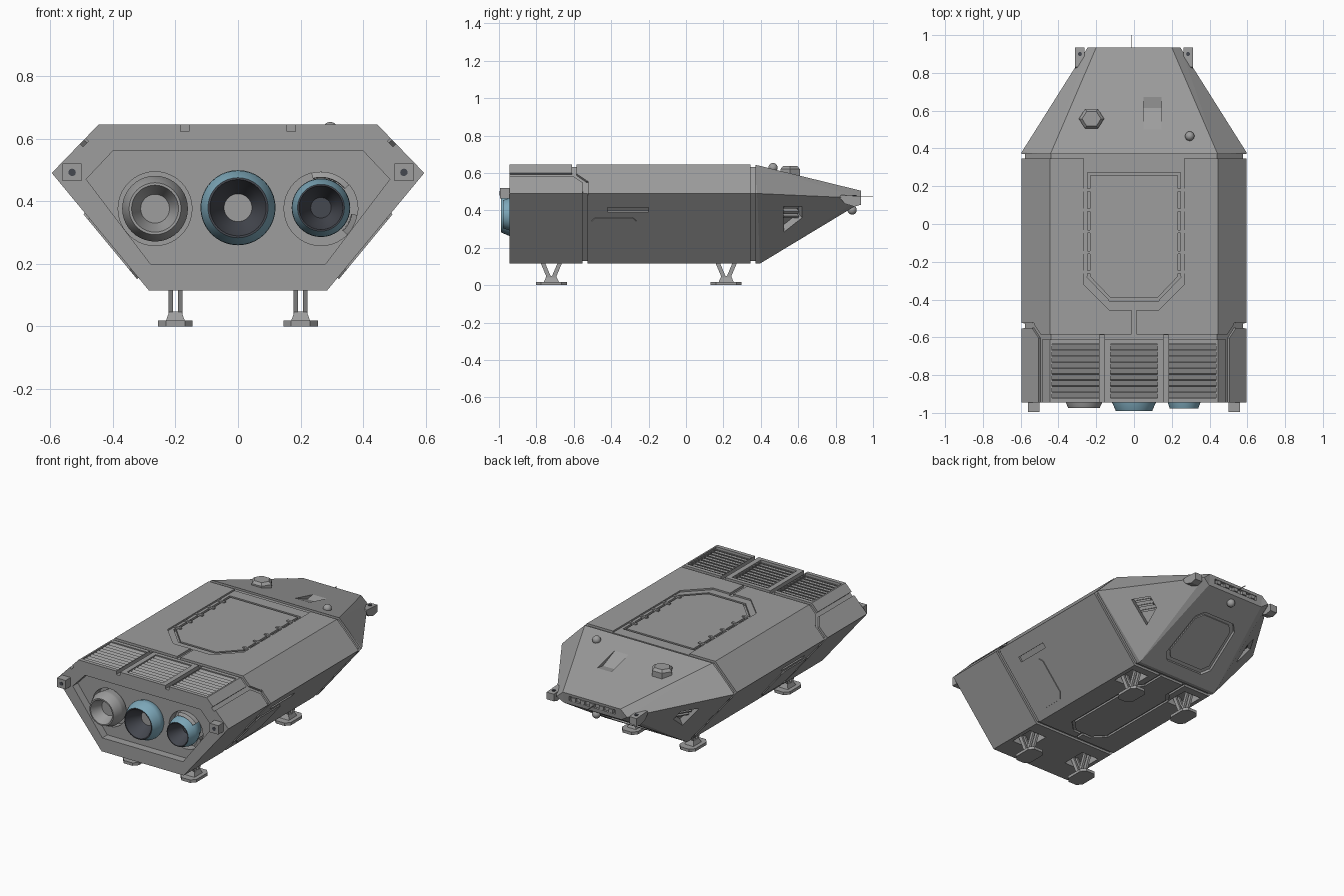
import bpy, bmesh, math
from mathutils import Vector as V, Matrix as M

if "Cube" in bpy.data.objects:
    bpy.data.objects.remove(bpy.data.objects["Cube"])


def mat(name, c):
    m = bpy.data.materials.new(name)
    m.diffuse_color = (*c, 1)
    m.use_nodes = True
    m.node_tree.nodes["Principled BSDF"].inputs["Base Color"].default_value = m.diffuse_color
    return m


GREY = mat("hull grey", (0.34, 0.34, 0.34))
BLUE = mat("nozzle blue", (0.21, 0.40, 0.50))
DARK = mat("nozzle interior", (0.06, 0.065, 0.08))


def finish(name, bm, mats=(GREY,)):
    bmesh.ops.recalc_face_normals(bm, faces=bm.faces)
    me = bpy.data.meshes.new(name)
    bm.to_mesh(me)
    bm.free()
    for m in mats:
        me.materials.append(m)
    ob = bpy.data.objects.new(name, me)
    bpy.context.collection.objects.link(ob)
    return ob


def prism(name, pts, vec, m=GREY, scale=1.0):
    """Polygon extruded along vec, optionally tapered."""
    bm = bmesh.new()
    pts = [V(p) for p in pts]
    c = sum(pts, V()) / len(pts)
    a = [bm.verts.new(p) for p in pts]
    b = [bm.verts.new(c + (p - c) * scale + V(vec)) for p in pts]
    bm.faces.new(a)
    bm.faces.new(b)
    for i in range(len(a)):
        j = (i + 1) % len(a)
        bm.faces.new((a[i], a[j], b[j], b[i]))
    return finish(name, bm, (m,))


def box(name, c, size, rx=0, m=GREY):
    bm = bmesh.new()
    bmesh.ops.create_cube(bm, size=1, matrix=M.Translation(c) @ M.Rotation(rx, 4, 'X') @ M.Diagonal((*size, 1)))
    return finish(name, bm, (m,))


def beam(name, a, b, n, w, d, ext=0.0, m=GREY):
    """Bar from a to b, w wide, reaching d to both sides along n."""
    a, b, n = V(a), V(b), V(n).normalized()
    x = (b - a).normalized()
    y = n.cross(x).normalized()
    z = x.cross(y)
    rot = M((x, y, z)).transposed().to_4x4()
    bm = bmesh.new()
    bmesh.ops.create_cube(bm, size=1, matrix=M.Translation((a + b) / 2) @ rot @ M.Diagonal(((b - a).length + ext, w, 2 * d, 1)))
    return finish(name, bm, (m,))


def lathe(name, prof, cx, cz, mats=(GREY,), idx=None, seg=40, a0=0, a1=360):
    """Spin (radius, y) points about an axis parallel to y."""
    bm = bmesh.new()
    full = a1 - a0 >= 360
    n = seg if full else seg + 1
    rows = []
    for r, y in prof:
        rows.append([bm.verts.new((cx + r * math.cos(t), y, cz + r * math.sin(t)))
                     for t in [math.radians(a0 + (a1 - a0) * i / seg) for i in range(n)]])
    for k in range(len(rows) - 1):
        for i in range(seg):
            j = (i + 1) % n
            f = bm.faces.new((rows[k][i], rows[k][j], rows[k + 1][j], rows[k + 1][i]))
            f.material_index = idx[k] if idx else 0
            f.smooth = True
    bmesh.ops.remove_doubles(bm, verts=bm.verts, dist=1e-5)
    ob = finish(name, bm, mats)
    bpy.context.view_layer.objects.active = ob
    ob.select_set(True)
    bpy.ops.object.shade_smooth_by_angle(angle=math.radians(25))
    ob.select_set(False)
    return ob


# Hull: six-sided section with a tapering nose
def ring(t, m, b):
    return [t, m, b] + [(-x, y, z) for x, y, z in (b, m, t)]


rings = [ring((.445, -.945, .645), (.595, -.945, .49), (.285, -.945, .115)),
         ring((.445, .365, .645), (.595, .38, .49), (.285, .395, .115)),
         ring((.2, .935, .505), (.245, .935, .465), (.2, .925, .435))]
bm = bmesh.new()
vr = [[bm.verts.new(p) for p in r] for r in rings]
bm.faces.new(vr[0])
bm.faces.new(vr[2])
for a, b in zip(vr, vr[1:]):
    for i in range(6):
        j = (i + 1) % 6
        bm.faces.new((a[i], a[j], b[j], b[i]))
bmesh.ops.triangulate(bm, faces=bm.faces)
hull = finish("hull", bm)


def volume(me):
    b = bmesh.new()
    b.from_mesh(me)
    v = b.calc_volume(signed=True)
    b.free()
    return v


def cut(c):
    """Subtract c from the hull, keeping the result only if it is sane."""
    c.hide_render = True
    v0 = volume(hull.data)
    for solver in ('MANIFOLD', 'EXACT', 'FLOAT'):
        md = hull.modifiers.new("cut", 'BOOLEAN')
        md.operation, md.solver, md.object = 'DIFFERENCE', solver, c
        bpy.context.view_layer.update()
        ev = hull.evaluated_get(bpy.context.evaluated_depsgraph_get())
        me = bpy.data.meshes.new_from_object(ev)
        hull.modifiers.clear()
        if .93 * v0 < volume(me) < v0 - 1e-7:
            hull.data = me
            break
    bpy.data.objects.remove(c)


def groove(pts, n, w=.025, d=.014):
    for a, b in zip(pts, pts[1:]):
        cut(beam("cutter", a, b, n, w, d, w * .9))


UP, DN = V((0, 0, 1)), V((0, 0, -1))


def low(s, y, z):   # point on the lower side slope
    return V((s * (.285 + (z - .115) * .31 / .375), y, z))


def high(s, y, z):  # point on the upper side slope
    return V((s * (.445 + (.645 - z) * .15 / .155), y, z))


# Panel gaps around the hull
groove([(-.445, .358, .645), (.445, .358, .645)], UP)
groove([(-.47, -.598, .645), (.47, -.598, .645)], UP)
groove([(0, -.455, .645), (0, -.6, .645)], UP)
for y in (.358, -.54):
    groove([(-.285, y, .115), (.285, y, .115)], DN)
for s in (1, -1):
    nl, nh = V((s * .771, 0, -.637)), V((s * .719, 0, .695))
    for y in (.358, -.54):
        groove([low(s, y, .115), low(s, y, .49)], nl)
    groove([high(s, .358, .645), high(s, .358, .49)], nh)
    groove([high(s, -.598, .645), high(s, -.598, .592), high(s, -.537, .55), high(s, -.537, .49)], nh)
    groove([high(s, -.97, .592), high(s, -.598, .592)], nh)
    groove([(s * .17, -.97, .645), (s * .17, -.6, .645)], UP, .026, .022)
    groove([(s * .09, .35, .115), (s * .09, .2, .115), (s * .13, .15, .115), (s * .13, -.4, .115),
            (s * .06, -.47, .115), (0, -.47, .115), (0, -.54, .115)], DN, .016, .012)
    # Side door and handle slot
    door = [(-.505, .185), (-.475, .155), (-.295, .155), (-.265, .185), (-.265, .345), (-.285, .362), (-.485, .362), (-.505, .345)]
    prism("side_door", [low(s, y, z) - nl * .01 for y, z in door], nl * .016)
    cut(beam("cutter", low(s, -.42, .403), low(s, -.2, .403), nl, .032, .012))
    # Sensor pocket on the lower nose side
    m0, m1, b0 = (V((s * x, y, z)) for x, y, z in ((.595, .38, .49), (.245, .935, .465), (.285, .395, .115)))
    nn = (m1 - m0).cross(b0 - m0).normalized()
    nn = nn if nn.x * s > 0 else -nn

    def nose(y, z, off=0):
        x = m0.x - (nn.y * (y - m0.y) + nn.z * (z - m0.z)) / nn.x
        return V((x, y, z)) + nn * off
    cut(prism("cutter", [nose(y, z, .03) for y, z in ((.52, .42), (.62, .42), (.62, .36), (.525, .285))], nn * -.075))
    for k in range(3):
        beam("sensor_bar", nose(.53, .405 - k * .025, -.035), nose(.61, .405 - k * .025, -.035), nn, .013, .018)
    # Leg wells
    for y in (-.72, .215):
        cut(box("cutter", (s * .2, y, .115), (.12, .16, .1)))

# Roof hatch: shallow bay, hatch outline and clips
bay = [(-.265, .36), (-.265, -.32), (-.13, -.455), (.13, -.455), (.265, -.32), (.265, .36)]
cut(prism("cutter", [(x, y, .635) for x, y in bay], (0, 0, .05)))
hatch = [(-.24, .265), (-.24, -.28), (-.125, -.4), (.125, -.4), (.24, -.28), (.24, .265), (-.24, .265)]
groove([(x, y, .635) for x, y in hatch], UP, .014, .016)
for s in (1, -1):
    for y in (.18, .075, -.04, -.15, -.255):
        box("hatch_clip", (s * .24, y, .634), (.05, .016, .016))

# Roof vents with tilted slats
for x in (-.31, 0, .31):
    cut(box("cutter", (x, -.778, .645), (.25, .285, .05)))
    for k in range(9):
        box("vent_slat", (x, -.904 + k * .0315, .633), (.25, .03, .004), math.radians(20))

# Rear engine bay and sockets
cut(prism("cutter", [(x, -.895, z) for x, z in ((-.4, .56), (.4, .56), (.485, .47), (.28, .2), (-.28, .2), (-.485, .47))], (0, -.1, 0)))
for s in (1, -1):
    t = [2 * math.pi * i / 40 for i in range(40)]
    cut(prism("cutter", [(s * .265 + .118 * math.cos(a), -.92, .376 + .118 * math.sin(a)) for a in t], (0, .08, 0)))

# Engines: two blue nozzles, one bare core, a torn shroud
for name, x, k in (("main_nozzle", 0, 1), ("side_nozzle", .265, .78)):
    e = -.99 if k == 1 else -.978
    lathe(name, [(0, -.84), (.085 * k, -.84), (.115 * k, e + .09), (.12 * k, e + .07), (.118 * k, e + .05), (.098 * k, e + .004),
                 (.096 * k, e), (.09 * k, e), (.088 * k, e + .006), (.07 * k, e + .045), (.042 * k, e + .1), (0, e + .1)],
          x, .379, (BLUE, DARK), [0, 0, 0, 0, 0, 0, 1, 1, 1, 1, 1])
lathe("bare_engine", [(0, -.84), (.095, -.84), (.105, -.91), (.105, -.925), (.083, -.975), (.075, -.975), (.046, -.905), (0, -.905)], -.265, .376)
lathe("torn_shroud", [(.118, -.85), (.118, -.925), (.1, -.935), (.098, -.85), (.118, -.85)], .265, .376, seg=14, a0=40, a1=105)
lathe("torn_shroud_low", [(.118, -.85), (.118, -.915), (.1, -.92), (.098, -.85), (.118, -.85)], .265, .376, seg=8, a0=-45, a1=-10)

# Nose underside hatch bay, front slot and roof notch
nb = V((0, .517, -.856))
bay2 = [(-.17, .5), (-.13, .46), (.13, .46), (.17, .5), (.15, .74), (.11, .78), (-.11, .78), (-.15, .74)]
cut(prism("cutter", [V((x, y, .115 + (y - .395) * .6038)) + nb * .03 for x, y in bay2], nb * -.05))
prism("nose_hatch", [V((x * .88, .62 + (y - .62) * .88, .115 + (.62 + (y - .62) * .88 - .395) * .6038)) - nb * .025 for x, y in bay2], nb * .014)
cut(box("cutter", (0, .935, .474), (.32, .04, .028)))
for k in range(5):
    box("nose_fitting", (-.13 + k * .065, .925, .474), (.03, .016, .022))
cut(prism("cutter", [(.05, .49, .616), (.05, .615, .562), (.05, .68, .571), (.05, .68, .66), (.05, .49, .66)], (.095, 0, 0)))

# Roof dome, hexagonal port, chin lamp, antenna
hexa = [(-.225 + .067 * math.cos(i * math.pi / 3), .557 + .06 * math.sin(i * math.pi / 3), .575) for i in range(6)]
prism("hex_port", hexa, (0, 0, .045))
prism("hex_port_cap", [(x, y, .62) for x, y, z in hexa], (0, 0, .016), scale=.75)
for name, c in (("roof_dome", (.295, .465, .628)), ("chin_lamp", (0, .888, .402))):
    bm = bmesh.new()
    bmesh.ops.create_uvsphere(bm, u_segments=16, v_segments=10, radius=.025, matrix=M.Translation(c))
    for f in bm.faces:
        f.smooth = True
    finish(name, bm)
box("antenna", (-.015, .965, .476), (.004, .07, .004))

# Corner tow brackets
for s in (1, -1):
    box("rear_bracket", (s * .53, -.965, .492), (.06, .06, .056))
    lathe("rear_bracket_hole", [(.012, -.99), (.012, -.9965), (0, -.9965)], s * .53, .492, (DARK,), seg=12)
    prism("front_bracket", [(s * .262, y, z) for y, z in ((.82, .47), (.85, .435), (.9, .42), (.935, .43), (.935, .475), (.83, .482))], (s * .05, 0, 0))
    prism("front_bracket_eye", [(s * .286 + .011 * math.cos(i * .785), .9 + .011 * math.sin(i * .785), .47) for i in range(8)], (0, 0, .012), DARK)

# Landing legs
for s in (1, -1):
    for y in (-.72, .215):
        cx = s * .2
        foot = [(-.055, -.055), (-.03, -.083), (.03, -.083), (.055, -.055), (.055, .055), (.03, .083), (-.03, .083), (-.055, .055)]
        prism("foot_pad", [(cx + a, y + b, 0) for a, b in foot], (0, 0, .018))
        prism("foot_block", [(cx + a, y + b, .018) for a, b in ((-.03, -.04), (.03, -.04), (.03, .04), (-.03, .04))], (0, 0, .03), scale=.65)
        for dx in (-.015, .015):
            for q in (-1, 1):
                beam("leg_strut", (cx + dx, y + q * .01, .035), (cx + dx, y + q * .065, .165), (1, 0, 0), .022, .007)
